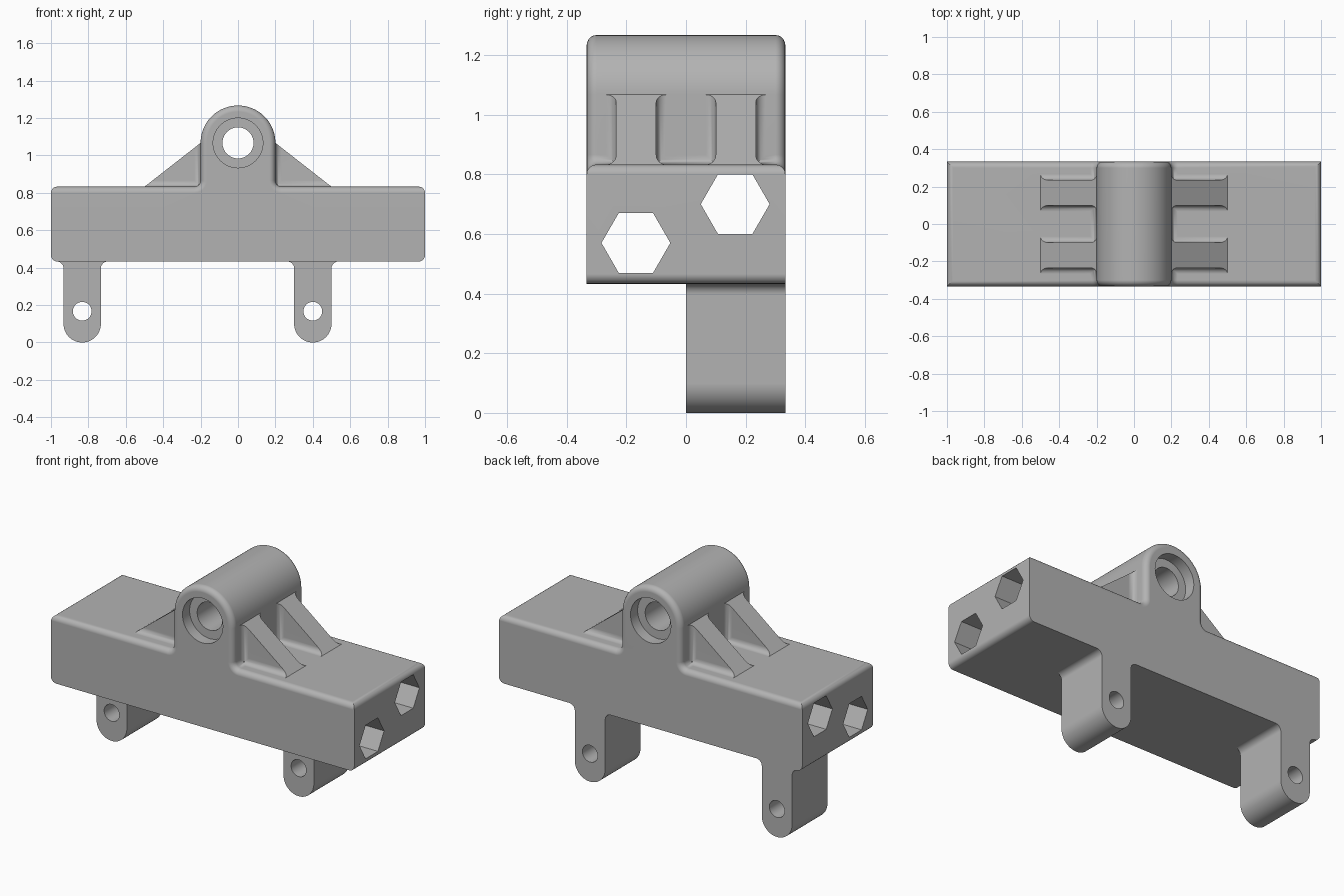
import bpy, bmesh
from math import sin, cos, radians, pi, sqrt

if "Cube" in bpy.data.objects:
    bpy.data.objects.remove(bpy.data.objects["Cube"], do_unlink=True)

DEPTH = 0.333            # half depth of block
BASE, TOP = 0.433, 0.833  # block underside and top
HUB_Z, HUB_R = 1.067, 0.2
FIL = 0.033              # fillet and edge rounding
RIB = 0.067              # half thickness of a rib

grey = bpy.data.materials.new("plain_grey")
grey.use_nodes = True
grey.diffuse_color = (0.45, 0.45, 0.45, 1)
grey.node_tree.nodes["Principled BSDF"].inputs["Base Color"].default_value = grey.diffuse_color


def arc(cx, cy, r, a, b, n):
    """Points on an arc from angle a to b in degrees."""
    angles = [radians(a + (b - a) * i / n) for i in range(n + 1)]
    return [(cx + r * cos(t), cy + r * sin(t)) for t in angles]


def circle(cx, cy, r, n=64):
    return arc(cx, cy, r, 0, 360, n)[:-1]


def symmetric(right, cx=0):
    """Close a half outline by mirroring it."""
    return [(cx + x, y) for x, y in right] + [(cx - x, y) for x, y in reversed(right)]


def prism(name, outline, axis, start, end, finish=None):
    """Extrude a 2D outline along x, y or z."""
    place = {"x": lambda u, v, w: (w, u, v),
             "y": lambda u, v, w: (u, w, v),
             "z": lambda u, v, w: (u, v, w)}[axis]
    bm = bmesh.new()
    face = bm.faces.new([bm.verts.new(place(u, v, start)) for u, v in outline])
    new = bmesh.ops.extrude_face_region(bm, geom=[face])["geom"]
    bmesh.ops.translate(bm, vec=place(0, 0, end - start),
                        verts=[g for g in new if isinstance(g, bmesh.types.BMVert)])
    bmesh.ops.recalc_face_normals(bm, faces=bm.faces)
    if finish:
        finish(bm)
    mesh = bpy.data.meshes.new(name)
    bm.to_mesh(mesh)
    bm.free()
    mesh.materials.append(grey)
    obj = bpy.data.objects.new(name, mesh)
    bpy.context.collection.objects.link(obj)
    return obj


def apply_modifier(obj, mod):
    bpy.context.view_layer.objects.active = obj
    bpy.ops.object.modifier_apply(modifier=mod.name)


def combine(obj, other, operation):
    """Apply a boolean and remove the second solid."""
    mod = obj.modifiers.new(operation.lower(), "BOOLEAN")
    mod.operation, mod.solver, mod.object = operation, "EXACT", other
    apply_modifier(obj, mod)
    bpy.data.objects.remove(other, do_unlink=True)


def round_rims(bm):
    """Round the front and back rims and the end edges, not the upright corners."""
    chosen = []
    for e in bm.edges:
        a, b = (v.co for v in e.verts)
        along_rim = abs(a.y - b.y) < 1e-4
        at_end = min(abs(a.x), abs(b.x)) > 0.99
        if along_rim != at_end:
            chosen.append(e)
    bmesh.ops.bevel(bm, geom=chosen, offset=FIL, offset_type="OFFSET", segments=5,
                    profile=0.5, affect="EDGES", clamp_overlap=False)


# Block with the hub rising from it
half = [(1, BASE), (1, TOP)]
half += arc(HUB_R + FIL, TOP + FIL, FIL, 270, 180, 6)
half += arc(0, HUB_Z, HUB_R, 0, 90, 24)[:-1]
outline = symmetric(half)
outline.insert(len(half), (0, HUB_Z + HUB_R))
bracket = prism("bracket_block", outline, "y", -DEPTH, DEPTH, round_rims)

# Four sloping ribs with flared feet
for side in (-1, 1):
    for y in (-0.167, 0.167):
        slope = [(side * x, z) for x, z in
                 ((0.1, 0.8), (0.542, 0.8), (HUB_R, HUB_Z), (0.1, HUB_Z))]
        rib = prism("rib", slope, "y", y - 0.13, y + 0.13)
        foot_half = [(RIB + FIL, 0.78)] + arc(RIB + FIL, TOP + FIL, FIL, 270, 180, 6) + [(RIB, 1.1)]
        foot = prism("rib_foot", symmetric(foot_half, y), "x", side * 0.05, side * 0.6)
        root_half = [(RIB + FIL, 0.07)] + arc(RIB + FIL, HUB_R + FIL, FIL, 270, 180, 6) + [(RIB, 0.58)]
        root = prism("rib_root", [(side * x, yy) for yy, x in symmetric(root_half, y)],
                     "z", 0.77, 1.12)
        combine(foot, root, "UNION")
        combine(rib, foot, "INTERSECT")
        combine(bracket, rib, "UNION")

# Two hanging lugs along the back half
for x in (-0.833, 0.4):
    lug_half = arc(0, 0.1, 0.1, -90, 0, 16)[1:]
    lug_half += arc(0.1 + 0.036, BASE - 0.036, 0.036, 180, 90, 6)
    lug_half += [(0.136, BASE + 0.035)]
    points = symmetric(lug_half, x) + [(x, 0)]
    lug = prism("lug", points, "y", 0, DEPTH)
    combine(bracket, lug, "UNION")
    combine(bracket, prism("lug_hole", circle(x, 0.167, 0.05, 40), "y", -0.1, 0.5), "DIFFERENCE")

# Hub bore with a wider recess at each end
combine(bracket, prism("bore", circle(0, HUB_Z, 0.083), "y", -0.6, 0.6), "DIFFERENCE")
for side in (-1, 1):
    recess = prism("recess", circle(0, HUB_Z, 0.133), "y", side * 0.266, side * 0.6)
    combine(bracket, recess, "DIFFERENCE")

# Hexagonal channels through the length
for y, z in ((-0.168, 0.57), (0.165, 0.7)):
    channel = prism("channel", circle(y, z, 0.2 / sqrt(3), 6), "x", -1.2, 1.2)
    combine(bracket, channel, "DIFFERENCE")

# Smooth shading with crisp edges
bpy.ops.object.select_all(action="DESELECT")
bracket.select_set(True)
bpy.context.view_layer.objects.active = bracket
bpy.ops.object.shade_smooth_by_angle(angle=radians(32))
weighted = bracket.modifiers.new("even_shading", "WEIGHTED_NORMAL")
weighted.keep_sharp = True
